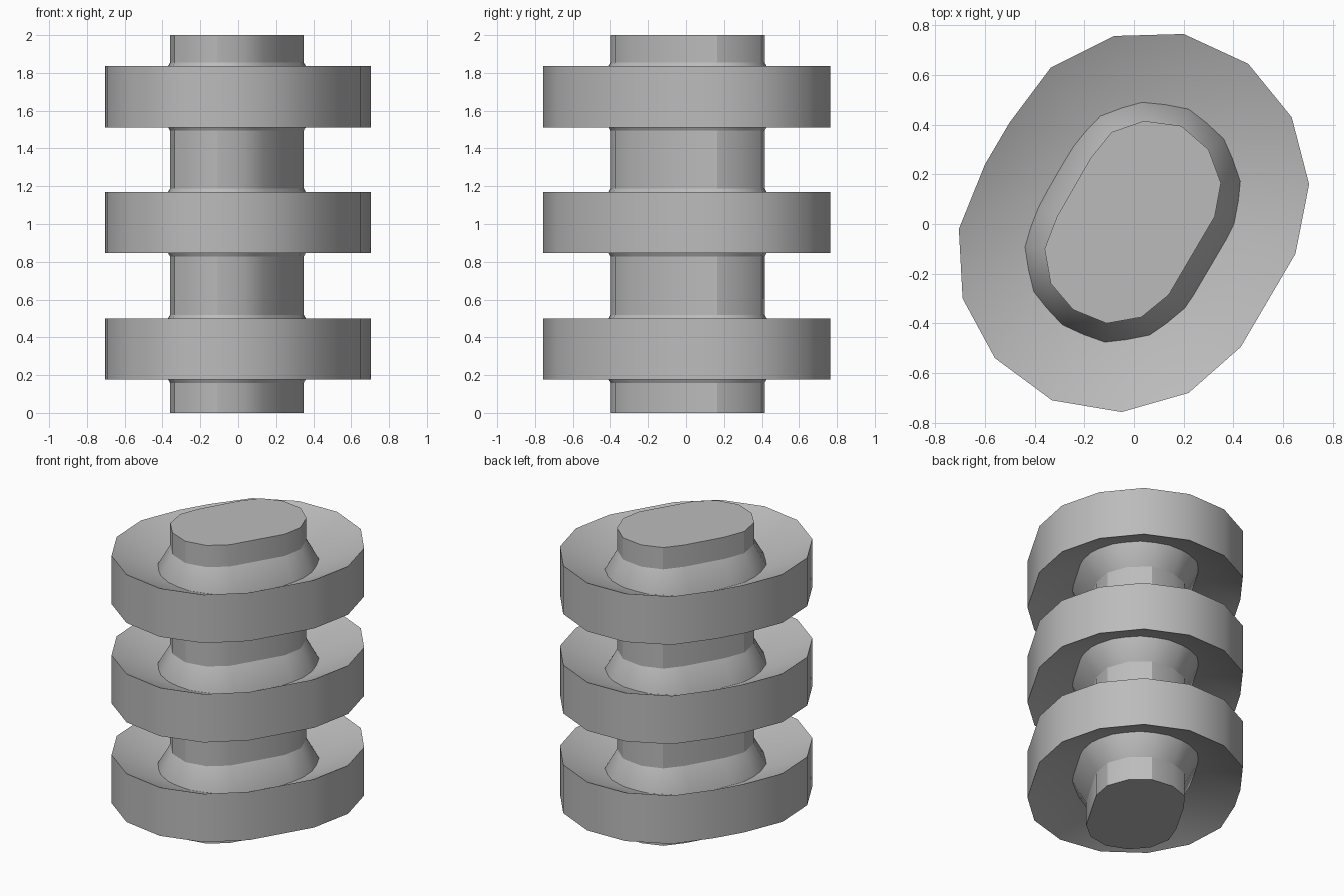
import bpy
import bmesh
import math
from mathutils import Vector

if "Cube" in bpy.data.objects:
    bpy.data.objects.remove(bpy.data.objects["Cube"], do_unlink=True)

grey = bpy.data.materials.new("plain grey")
grey.use_nodes = True
colour = (0.5, 0.5, 0.5, 1)
grey.diffuse_color = colour
grey.node_tree.nodes["Principled BSDF"].inputs["Base Color"].default_value = colour

# Outlines seen from above, clockwise
CORE = [(.04, .415), (.19, .395), (.30, .30), (.35, .165), (.325, .03),
        (.14, -.285), (.03, -.375), (-.11, -.40), (-.245, -.345),
        (-.335, -.24), (-.36, -.10), (-.31, .03), (-.175, .265), (-.09, .37)]
RIM = [(.20, .765), (.46, .645), (.635, .43), (.705, .16), (.65, -.12),
       (.43, -.495), (.22, -.68), (-.05, -.757), (-.33, -.71), (-.56, -.54),
       (-.69, -.30), (-.705, -.02), (-.60, .24), (-.50, .41), (-.335, .63),
       (-.08, .757)]


def scaled(outline, factor):
    return [(x * factor, y * factor) for x, y in outline]


def offset(outline, distance):
    """Move every corner outward along its mitre."""
    points = [Vector(p) for p in outline]
    result = []
    for i, p in enumerate(points):
        a = (p - points[i - 1]).normalized()
        b = (points[(i + 1) % len(points)] - p).normalized()
        mitre = (Vector((-a.y, a.x)) + Vector((-b.y, b.x))).normalized()
        result.append(p + mitre * distance / mitre.dot(Vector((-a.y, a.x))))
    return result


def loft(name, sections):
    """Closed solid through (outline, height) sections."""
    bm = bmesh.new()
    loops = [[bm.verts.new((p[0], p[1], z)) for p in outline]
             for outline, z in sections]
    for low, high in zip(loops, loops[1:]):
        for i in range(len(low)):
            bm.faces.new((low[i - 1], low[i], high[i], high[i - 1]))
    bm.faces.new(loops[0])
    bm.faces.new(loops[-1])
    bmesh.ops.recalc_face_normals(bm, faces=bm.faces)
    mesh = bpy.data.meshes.new(name)
    bm.to_mesh(mesh)
    bm.free()
    mesh.materials.append(grey)
    obj = bpy.data.objects.new(name, mesh)
    bpy.context.collection.objects.link(obj)
    bpy.ops.object.select_all(action="DESELECT")
    obj.select_set(True)
    bpy.context.view_layer.objects.active = obj
    bpy.ops.object.shade_smooth_by_angle(angle=math.radians(30))
    return obj


# Central post
loft("core_post", [(CORE, 0), (CORE, 2)])

# Three dished discs, each with a flared collar joining it to the post
inner = scaled(RIM, .57)
flare = offset(CORE, .09)
for label, z in (("lower", .339), ("middle", 1.008), ("upper", 1.674)):
    loft(label + "_disc", [(inner, z - .024), (RIM, z - .162),
                           (RIM, z + .162), (inner, z + .024)])
    loft(label + "_collar", [(CORE, z - .18), (flare, z - .018),
                             (flare, z + .018), (CORE, z + .18)])
